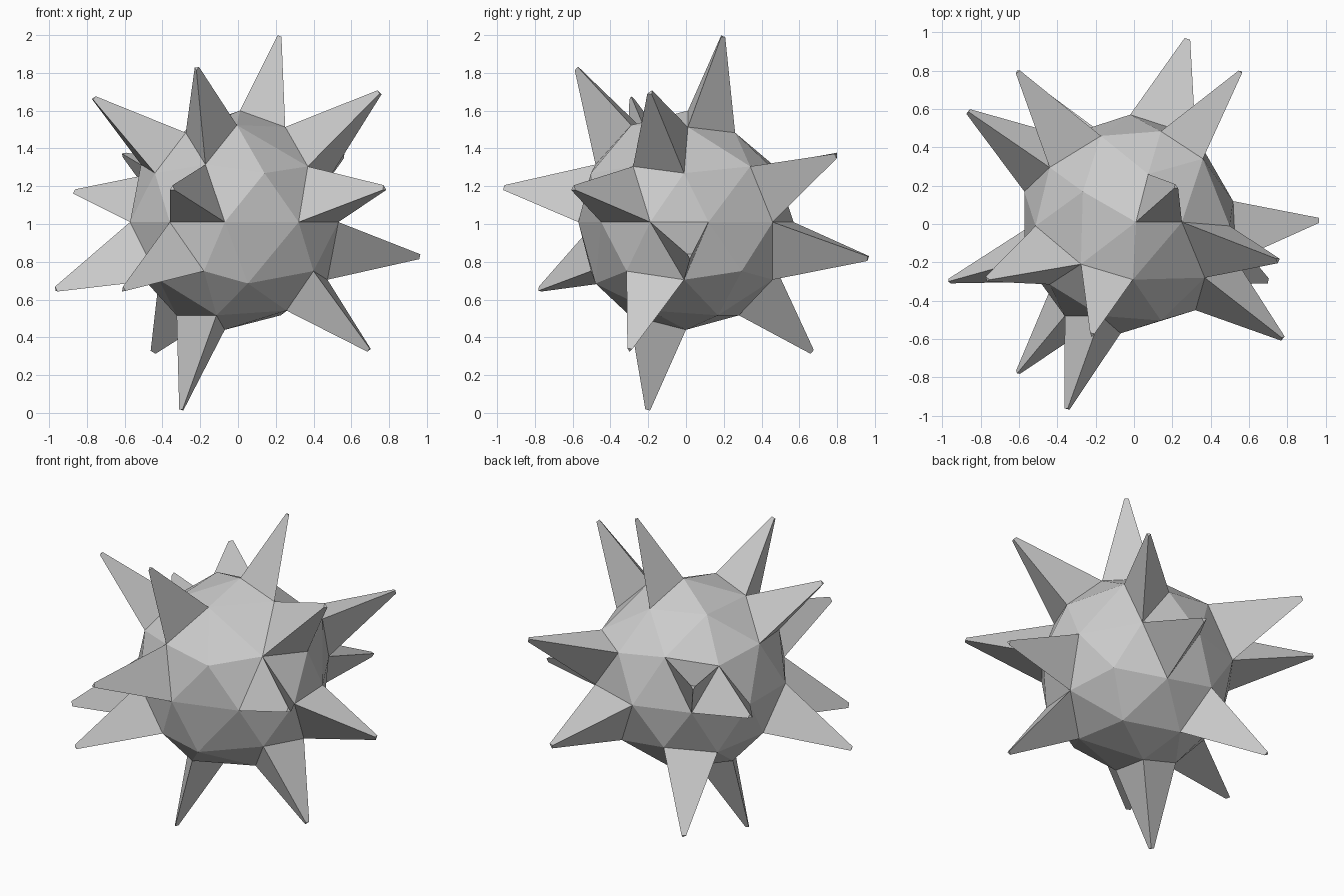
import bpy, bmesh
from mathutils import Vector

CENTER = Vector((-0.02, -0.01, 1.01))
RADIUS = 0.58
TIP_SCALE = 0.085

# spike tip positions
TIPS = [
    (0.22, 0.195, 2.00), (-0.22, -0.58, 1.83), (-0.77, -0.29, 1.67), (0.755, -0.19, 1.70),
    (-0.61, 0.80, 1.37), (0.56, 0.80, 1.365), (-0.87, 0.59, 1.17), (-0.35, -0.97, 1.19),
    (0.78, -0.60, 1.19), (0.97, 0.02, 0.83), (0.28, 0.97, 0.82), (-0.97, -0.30, 0.65),
    (-0.61, -0.78, 0.65), (-0.45, 0.67, 0.32), (0.70, -0.30, 0.33), (-0.30, -0.20, 0.01),
]

# small irregularities of the core: corner -> shift
SHIFTS = {
    (-0.02, -0.59, 1.01): (-0.05, 0.02, 0), (0.14, -0.50, 0.70): (-0.08, 0, -0.02),
    (-0.02, -0.01, 0.43): (-0.05, 0.01, 0.01), (0.07, -0.30, 1.51): (-0.08, 0.01, 0.02),
    (0.38, -0.30, 1.32): (-0.01, 0.02, -0.01), (0.29, -0.01, 1.51): (-0.035, 0.02, 0.01),
    (0.07, 0.28, 1.51): (0, -0.02, -0.02), (0.38, 0.28, 1.32): (-0.02, 0.06, -0.01),
    (-0.27, -0.19, 1.51): (-0.01, -0.02, -0.02), (0.53, 0.17, 1.01): (-0.015, -0.05, 0),
    (0.32, -0.48, 1.01): (0, 0.03, 0), (0.22, -0.18, 0.52): (0.03, 0, 0.025),
    (-0.02, -0.01, 1.59): (0.03, 0.02, 0.01),
}

# faceted core
bm = bmesh.new()
bmesh.ops.create_icosphere(bm, subdivisions=2, radius=RADIUS)
for v in bm.verts:
    v.co += CENTER

# pair each tip with the core face that points at it
faces = list(bm.faces)
pairs = []
for tip in map(Vector, TIPS):
    direction = (tip - Vector((0, 0, 1))).normalized()
    face = max(faces, key=lambda f: (f.calc_center_median() - CENTER).normalized().dot(direction))
    faces.remove(face)
    pairs.append((face, tip))

# nudge the irregular corners
for corner, shift in SHIFTS.items():
    v = min(bm.verts, key=lambda v: (v.co - Vector(corner)).length)
    v.co += Vector(shift)

# pull each face out into a tapered, blunt-ended spike
for face, tip in pairs:
    mid = face.calc_center_median()
    end = CENTER + (tip - CENTER) * 0.993
    top = bmesh.ops.extrude_discrete_faces(bm, faces=[face])["faces"][0]
    for v in top.verts:
        v.co = end + (v.co - mid) * TIP_SCALE

bmesh.ops.recalc_face_normals(bm, faces=bm.faces)
mesh = bpy.data.meshes.new("spiked_ball")
bm.to_mesh(mesh)
bm.free()
ball = bpy.data.objects.new("spiked_ball", mesh)
bpy.context.collection.objects.link(ball)
